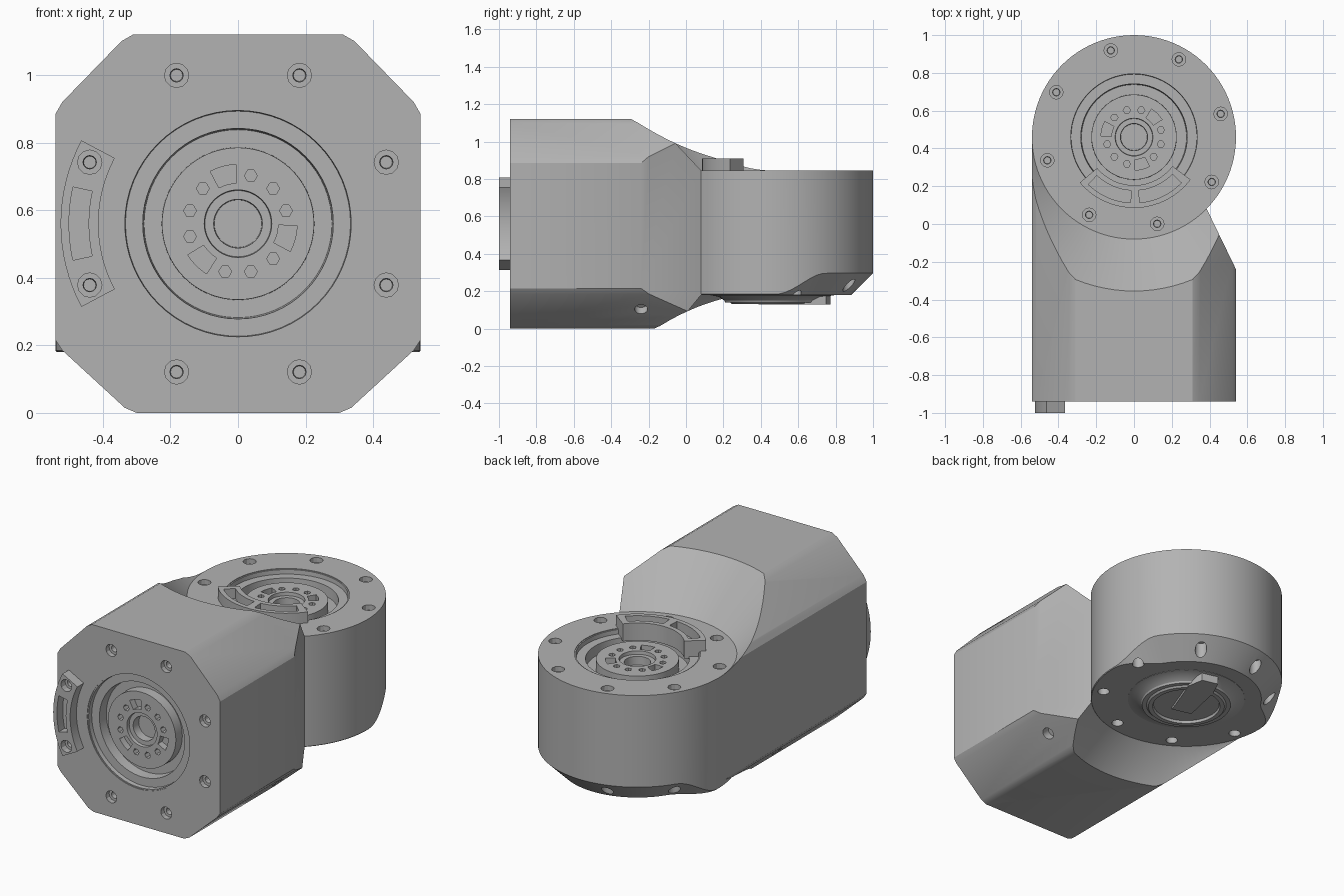
import bpy, bmesh
from math import sin, cos, pi, radians
from mathutils import Matrix, Vector

cube = bpy.data.objects.get("Cube")
if cube:
    bpy.data.objects.remove(cube)

metal = bpy.data.materials.new("satin grey")
metal.use_nodes = True
GREY = (0.45, 0.45, 0.45, 1)
metal.diffuse_color = GREY
metal.node_tree.nodes["Principled BSDF"].inputs["Base Color"].default_value = GREY

# Local frames: z points out of the front face and out of the arm's top
FRONT = Matrix.Translation((0, -0.94, 0.56)) @ Matrix.Rotation(pi / 2, 4, 'X')
TOP = Matrix.Translation((0, 0.46, 0.845))
AXIS = Matrix.Translation((0, 0.46, 0))
BOLT_R = 0.475


def loft(bm, rings, matrix=Matrix()):
    """Closed solid through rings of equal length."""
    loops = [[bm.verts.new(matrix @ Vector(p)) for p in ring] for ring in rings]
    n = len(loops[0])
    for a, b in zip(loops, loops[1:]):
        for i in range(n):
            bm.faces.new((a[i], a[(i + 1) % n], b[(i + 1) % n], b[i]))
    bm.faces.new(loops[0][::-1])
    bm.faces.new(loops[-1])


def circle(r, z, n, x=0, y=0):
    return [(x + r * cos(2 * pi * i / n), y + r * sin(2 * pi * i / n), z) for i in range(n)]


def lathe(bm, profile, matrix, n=64, x=0, y=0):
    loft(bm, [circle(r, z, n, x, y) for r, z in profile], matrix)


def sector(bm, r0, r1, a0, a1, z0, z1, matrix, n=16):
    """Arc-shaped slab between two radii and two angles in degrees."""
    angles = [radians(a0 + (a1 - a0) * i / n) for i in range(n + 1)]
    plan = [(r1 * cos(a), r1 * sin(a)) for a in angles]
    plan += [(r0 * cos(a), r0 * sin(a)) for a in reversed(angles)]
    loft(bm, [[(x, y, z) for x, y in plan] for z in (z0, z1)], matrix)


def polar(r, deg):
    return {"x": r * cos(radians(deg)), "y": r * sin(radians(deg))}


def finish(name, bm):
    bmesh.ops.recalc_face_normals(bm, faces=bm.faces)
    mesh = bpy.data.meshes.new(name)
    bm.to_mesh(mesh)
    bm.free()
    mesh.materials.append(metal)
    ob = bpy.data.objects.new(name, mesh)
    bpy.context.collection.objects.link(ob)
    return ob


def cut(ob, bm):
    cutter = finish("cutter", bm)
    cutter.hide_render = True
    mod = ob.modifiers.new("cut", 'BOOLEAN')
    mod.operation, mod.solver, mod.object = 'DIFFERENCE', 'EXACT', cutter
    bpy.context.view_layer.objects.active = ob
    bpy.ops.object.modifier_apply(modifier=mod.name)
    bpy.data.objects.remove(cutter)


def smooth(ob, angle=28):
    bpy.ops.object.select_all(action='DESELECT')
    ob.select_set(True)
    bpy.context.view_layer.objects.active = ob
    bpy.ops.object.shade_smooth_by_angle(angle=radians(angle))


def screw_holes(bm, matrix, angles, top=0.02, seat=-0.03):
    """Counterbores with a small socket below."""
    for a in angles:
        lathe(bm, [(0.036, top), (0.036, seat), (0.02, seat), (0.018, seat - 0.03)],
              matrix, 12, **polar(BOLT_R, a))


front_bolts = [22.5 + 45 * i for i in range(8)]
top_bolts = [15 + 45 * i for i in range(8)]

# Housing: bevelled octagonal block
half = [(0.30, 0), (0.335, 0.015), (0.52, 0.185), (0.54, 0.215),
        (0.54, 0.885), (0.52, 0.92), (0.345, 1.10), (0.31, 1.12)]
outline = half + [(-x, z) for x, z in reversed(half)]
bm = bmesh.new()
loft(bm, [[(x, y, z) for x, z in outline] for y in (-0.94, 0.46)])
# slanted trim on the left flank
slant = bmesh.ops.bisect_plane(bm, geom=bm.verts[:] + bm.edges[:] + bm.faces[:],
                               plane_co=(0.54, -0.24, 0), plane_no=(0.32, 0.155, 0), clear_outer=True)
bmesh.ops.holes_fill(bm, edges=[e for e in bm.edges if e.is_boundary])
housing = finish("housing", bm)

# Conical relief around the arm
bm = bmesh.new()
lathe(bm, [(0.75, -0.06), (0.54, 0.18), (0.52, 0.19), (0.52, 0.84), (0.54, 0.845), (0.875, 1.18)], AXIS, 96)
cut(housing, bm)
# Actuator bore, screw holes and side drain holes
bm = bmesh.new()
lathe(bm, [(0.342, 0.05), (0.342, -0.13)], FRONT)
screw_holes(bm, FRONT, front_bolts)
for s in (-1, 1):
    lathe(bm, [(0.035, -0.05), (0.035, 0.08)],
          Matrix.Translation((0.43 * s, -0.24, 0.105)) @ Matrix.Rotation(s * radians(132), 4, 'Y'), 20)
cut(housing, bm)
smooth(housing)


# Arm: round drum with its rear lower edge chamfered
def chamfer(i, n):
    off = abs(360 * i / n - 90)
    t = min(max((88 - min(off, 360 - off)) / 30, 0), 1)
    return 0.004 + 0.112 * t * t * (3 - 2 * t)


N = 96
rings = [[], [], []]
for i in range(N):
    a, c = 2 * pi * i / N, chamfer(i, N)
    for ring, r, z in zip(rings, (0.54 - c, 0.54, 0.54), (0.18, 0.18 + c, 0.845)):
        ring.append((r * cos(a), r * sin(a), z))
bm = bmesh.new()
loft(bm, rings, AXIS)
arm = finish("arm", bm)
bm = bmesh.new()
lathe(bm, [(0.342, 0.05), (0.342, -0.13)], TOP)
screw_holes(bm, TOP, top_bolts)
for a in top_bolts:
    lathe(bm, [(0.033, 0.1), (0.033, 0.29)], AXIS, 16, **polar(BOLT_R, a))
cut(arm, bm)
smooth(arm)


# Actuators: stepped dish with a drilled output disc
def actuator(name, matrix, turn):
    bm = bmesh.new()
    lathe(bm, [(0.345, -0.135), (0.345, -0.004), (0.335, -0.004), (0.333, -0.03), (0.282, -0.03),
               (0.278, -0.09), (0.226, -0.09), (0.225, -0.03), (0.1, -0.03), (0.098, -0.05),
               (0.072, -0.05), (0.07, -0.1)], matrix)
    ob = finish(name, bm)
    bm = bmesh.new()
    for k in range(12):
        a = 15 + 30 * k
        if k % 4 == 3:
            sector(bm, 0.12, 0.175, a + turn - 13, a + turn + 13, -0.07, 0.02, matrix, 4)
        else:
            lathe(bm, [(0.019, 0.02), (0.019, -0.07)], matrix, 6, **polar(0.147, a + turn))
    cut(ob, bm)
    smooth(ob)


actuator("front_actuator", FRONT, 0)
actuator("arm_actuator", TOP, 60)

# Front end stop: raised arc with a slot and two screws
bm = bmesh.new()
sector(bm, 0.413, 0.525, 152, 208, -0.005, 0.06, FRONT)
front_stop = finish("front_stop", bm)
bm = bmesh.new()
sector(bm, 0.442, 0.5, 167.5, 192.5, 0.005, 0.1, FRONT)
screw_holes(bm, FRONT, (157.5, 202.5), 0.1, 0.02)
cut(front_stop, bm)
smooth(front_stop)

# Arm end stop: raised arc with two pockets
bm = bmesh.new()
sector(bm, 0.255, 0.375, -140, -37, -0.04, 0.065, TOP)
arm_stop = finish("arm_stop", bm)
bm = bmesh.new()
for a in (-134, -85):
    sector(bm, 0.283, 0.348, a, a + 41, 0.005, 0.1, TOP)
cut(arm_stop, bm)
smooth(arm_stop)

# Underside boss with a flared foot and a cable tongue
bm = bmesh.new()
lathe(bm, [(0.33, 0.19), (0.33, 0.178), (0.285, 0.17), (0.255, 0.15), (0.25, 0.14),
           (0.225, 0.14), (0.215, 0.13), (0.19, 0.13), (0.185, 0.145)], AXIS)
smooth(finish("underside_boss", bm))
bm = bmesh.new()
plan = [(-0.06, -0.06), (0.06, -0.06), (0.09, 0.22), (0.05, 0.31), (-0.05, 0.31), (-0.07, 0.2)]
loft(bm, [[(x, y, z) for x, y in plan] for z in (0.128, 0.19)], AXIS @ Matrix.Rotation(-0.25, 4, 'Z'))
finish("cable_tongue", bm)
